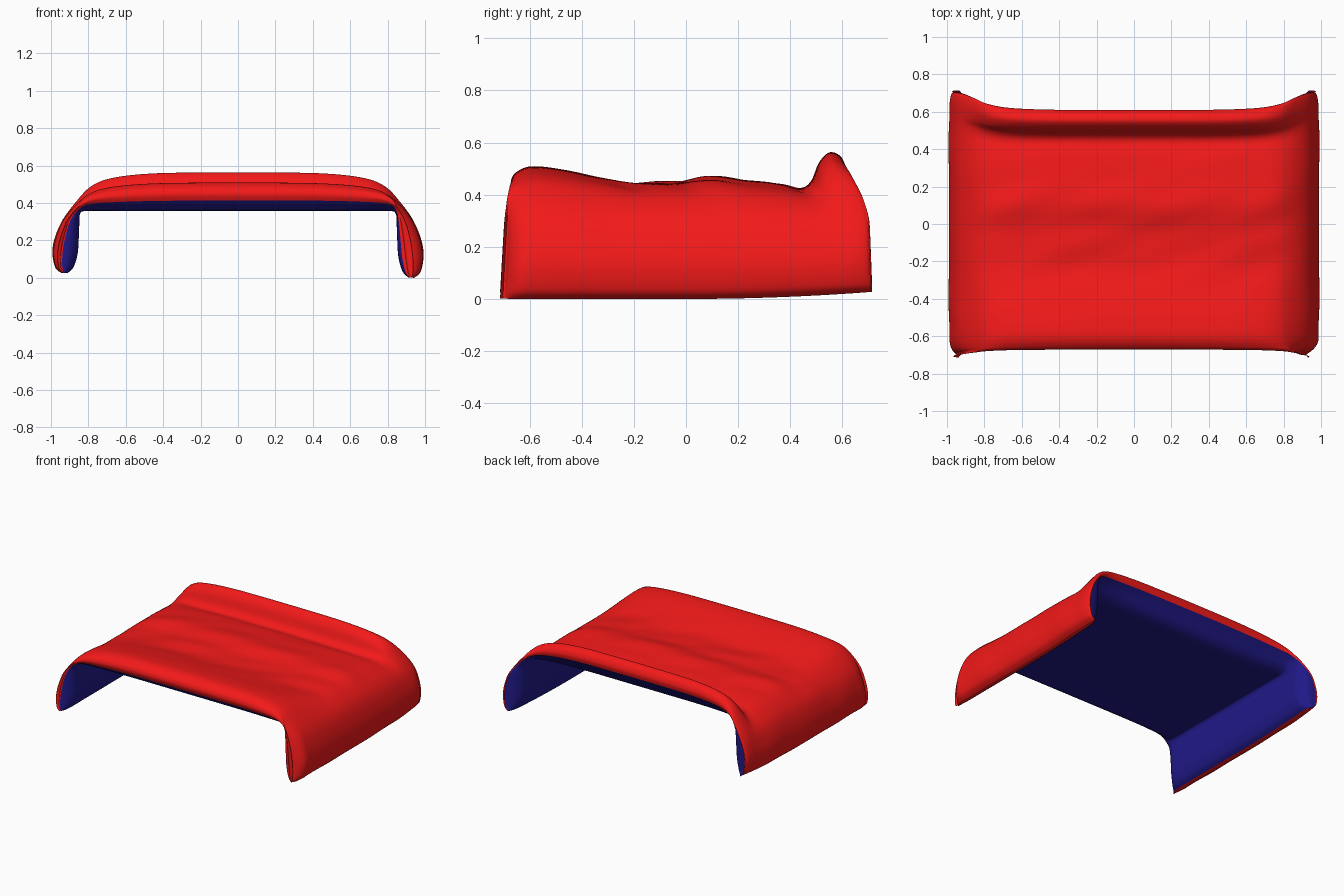
import bpy, bmesh, math
from mathutils import Vector

if "Cube" in bpy.data.objects:
    bpy.data.objects.remove(bpy.data.objects["Cube"])

NU, NV = 120, 110


def spline(pts, t):
    """Catmull-Rom through pts, t in 0..1"""
    n = len(pts) - 1
    i = min(int(t * n), n - 1)
    f = t * n - i
    a, b = pts[max(i - 1, 0)], pts[i]
    c, d = pts[i + 1], pts[min(i + 2, n)]
    return [0.5 * (2 * q + (r - p) * f + (2 * p - 5 * q + 4 * r - s) * f * f
                   + (3 * q - p - 3 * r + s) * f ** 3)
            for p, q, r, s in zip(a, b, c, d)]


# half cross-sections from centre to hem: x, z, share of the lengthwise height change
OUTER = [(0, .47, 1), (.4, .467, 1), (.65, .455, .9), (.78, .435, .65), (.87, .385, .25),
         (.935, .315, .03), (.975, .22, 0), (.99, .13, 0), (.975, .045, 0), (.94, .012, 0)]
INNER = [(0, .37, 1), (.4, .37, 1), (.65, .37, .9), (.81, .37, .65), (.843, .355, .25),
         (.848, .30, .03), (.852, .2, 0), (.858, .12, 0), (.88, .045, 0), (.91, .014, 0)]
# lengthwise profiles at the middle: y, z
TOP = [(-.66, .425), (-.672, .46), (-.655, .495), (-.60, .52), (-.5, .513), (-.35, .482),
       (-.2, .457), (-.05, .462), (.1, .478), (.25, .468), (.37, .452), (.44, .438),
       (.48, .465), (.51, .535), (.55, .574), (.59, .562), (.61, .525), (.605, .49)]
UNDER = [(-.66, .425), (-.635, .40), (-.58, .371), (-.4, .37), (-.2, .37), (0, .37),
         (.2, .37), (.4, .37), (.48, .373), (.53, .40), (.57, .45), (.605, .49)]


def mirrored(half):
    return [(-x, z, w) for x, z, w in half[:0:-1]] + half


SECT = {True: mirrored(OUTER), False: mirrored(INNER)}


def point(outer, u, v):
    x, z, w = spline(SECT[outer], u)
    y, h = spline(TOP if outer else UNDER, v)
    w = min(max(w, 0), 1)
    z += w * (h - (.47 if outer else .37))
    low = max(0, 1 - z / .37) * (1 - w)
    # side flaps reach further out than the top, most at the back
    if y > 0:
        y += (.092 * (1 - w) + .012 * low) * min(1, (y / .6) ** 2)
    else:
        y -= (.022 * (1 - w) + .02 * low) * min(1, (y / .66) ** 2)
    # uneven hems
    z += low * ((.025 if x < 0 else 0) + .022 * max(0, y) ** 2 / .4)
    # soft wrinkles on the top
    if outer:
        inner_zone = w * max(0, 1 - abs(y + .02) / .5)
        z += inner_zone * (.007 * math.sin(17 * y - 4.5 * x + 1.3 * math.sin(5 * x))
                           * math.sin(4.2 * x + 5 * y + .7)
                           + .004 * math.sin(29 * y - 7 * x) * math.sin(6 * x - 3 * y))
        # corner creases
        x += math.copysign(.006, x) * (1 - w) * math.sin(16 * y + 9 * z) * min(1, abs(y))
    return Vector((x, y, z))


def rim_mix(x, y):
    """Where the seam lies between outer face (0) and lining (1)"""
    if y > 0:
        return .2
    return .85 if x > 0 else .4


def shell_pair(u, v):
    o, i = point(True, u, v), point(False, u, v)
    end = 0 if v < .5 else 1
    eo, ei = point(True, u, end), point(False, u, end)
    seam = eo.lerp(ei, rim_mix(eo.x, eo.y))
    out = []
    for p, e in ((o, eo), (i, ei)):
        d = min(abs(p.y - e.y) / .09, 1)
        if v in (0, 1):
            d = 0
        k = 1 - math.sqrt(max(0, 1 - (1 - d) ** 2))
        out.append(p + (seam - e) * k)
    return out


# duvet: red outer face and blue lining, joined along the seam
bm = bmesh.new()
grid_o, grid_i = [], []
for a in range(NU + 1):
    row_o, row_i = [], []
    for b in range(NV + 1):
        po, pi = shell_pair(a / NU, b / NV)
        row_o.append(bm.verts.new(po))
        row_i.append(row_o[-1] if b in (0, NV) else bm.verts.new(pi))
    grid_o.append(row_o)
    grid_i.append(row_i)


def face(verts, mat):
    unique = list(dict.fromkeys(verts))
    f = bm.faces.new(unique)
    f.material_index = mat
    f.smooth = True


for a in range(NU):
    for b in range(NV):
        face([grid_o[a][b], grid_o[a + 1][b], grid_o[a + 1][b + 1], grid_o[a][b + 1]], 0)
        face([grid_i[a][b], grid_i[a][b + 1], grid_i[a + 1][b + 1], grid_i[a + 1][b]], 1)
# bottom hems
for a in (0, NU):
    for b in range(NV):
        face([grid_o[a][b], grid_o[a][b + 1], grid_i[a][b + 1], grid_i[a][b]], 0)
bmesh.ops.recalc_face_normals(bm, faces=bm.faces)

# stand on the ground
low = min(v.co.z for v in bm.verts)
for v in bm.verts:
    v.co.z -= low

mesh = bpy.data.meshes.new("duvet")
bm.to_mesh(mesh)
bm.free()
for name, col in (("red_cloth", (.9, .01, .01, 1)), ("blue_lining", (.015, .01, .25, 1))):
    m = bpy.data.materials.new(name)
    m.diffuse_color = col
    m.use_nodes = True
    m.node_tree.nodes["Principled BSDF"].inputs["Base Color"].default_value = m.diffuse_color
    mesh.materials.append(m)
duvet = bpy.data.objects.new("duvet", mesh)
bpy.context.collection.objects.link(duvet)
